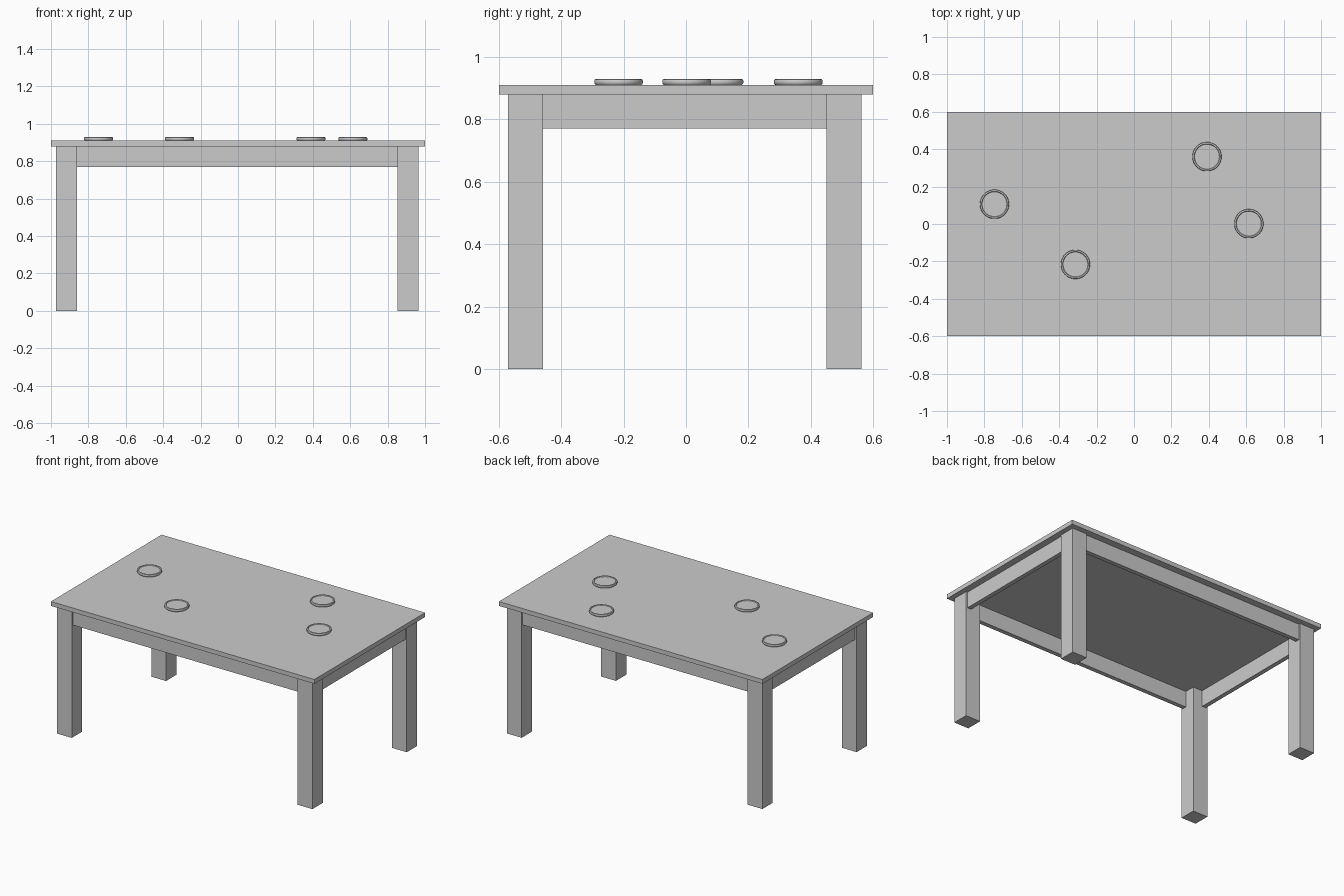
import bpy, bmesh, math

if "Cube" in bpy.data.objects:
    bpy.data.objects.remove(bpy.data.objects["Cube"])

grey = bpy.data.materials.new("plain grey")
grey.diffuse_color = (0.6, 0.6, 0.6, 1)
grey.use_nodes = True
grey.node_tree.nodes["Principled BSDF"].inputs["Base Color"].default_value = grey.diffuse_color


def finish(name, bm):
    mesh = bpy.data.meshes.new(name)
    bmesh.ops.recalc_face_normals(bm, faces=bm.faces)
    bm.to_mesh(mesh)
    bm.free()
    mesh.materials.append(grey)
    obj = bpy.data.objects.new(name, mesh)
    bpy.context.collection.objects.link(obj)
    return obj


def box(name, x0, x1, y0, y1, z0, z1):
    bm = bmesh.new()
    bmesh.ops.create_cube(bm, size=1)
    for v in bm.verts:
        v.co = ((x0 + x1) / 2 + v.co.x * (x1 - x0),
                (y0 + y1) / 2 + v.co.y * (y1 - y0),
                (z0 + z1) / 2 + v.co.z * (z1 - z0))
    return finish(name, bm)


# Table top
TOP, UNDER, APRON = 0.91, 0.88, 0.77
box("table_top", -1, 1, -0.6, 0.6, UNDER, TOP)

# Legs: the frame sits very slightly off centre under the top
X = (-0.974, -0.862, 0.853, 0.965)
Y = (-0.571, -0.459, 0.451, 0.563)
for sx, i in (("left", 0), ("right", 2)):
    for sy, j in (("front", 0), ("back", 2)):
        box(f"{sy}_{sx}_leg", X[i], X[i + 1], Y[j], Y[j + 1], 0, UNDER)

# Aprons, set back a little from the outer faces of the legs
IN, TH = 0.011, 0.03
box("front_apron", X[1], X[2], Y[0] + IN, Y[0] + IN + TH, APRON, UNDER)
box("back_apron", X[1], X[2], Y[3] - IN - TH, Y[3] - IN, APRON, UNDER)
box("left_apron", X[0] + IN, X[0] + IN + TH, Y[1], Y[2], APRON, UNDER)
box("right_apron", X[3] - IN - TH, X[3] - IN, Y[1], Y[2], APRON, UNDER)

# Round coasters: spun profile with a raised rim and a shallow dish
PROFILE = [(0, 0), (0.073, 0), (0.0765, 0.003), (0.078, 0.008), (0.078, 0.013),
           (0.0765, 0.017), (0.074, 0.0185), (0.069, 0.0185), (0.066, 0.014), (0, 0.014)]


def coaster(name, x, y):
    bm = bmesh.new()
    vs = [bm.verts.new((r, 0, z)) for r, z in PROFILE]
    es = [bm.edges.new(p) for p in zip(vs, vs[1:])]
    bmesh.ops.spin(bm, geom=vs + es, cent=(0, 0, 0), axis=(0, 0, 1),
                   angle=math.tau, steps=48, use_duplicate=False)
    bmesh.ops.remove_doubles(bm, verts=bm.verts, dist=1e-5)
    obj = finish(name, bm)
    obj.location = (x, y, TOP)
    bpy.ops.object.select_all(action='DESELECT')
    obj.select_set(True)
    bpy.context.view_layer.objects.active = obj
    bpy.ops.object.shade_smooth_by_angle(angle=math.radians(35))


for n, (x, y) in enumerate([(-0.746, 0.106), (-0.313, -0.216), (0.39, 0.36), (0.614, 0.002)], 1):
    coaster(f"coaster_{n}", x, y)
